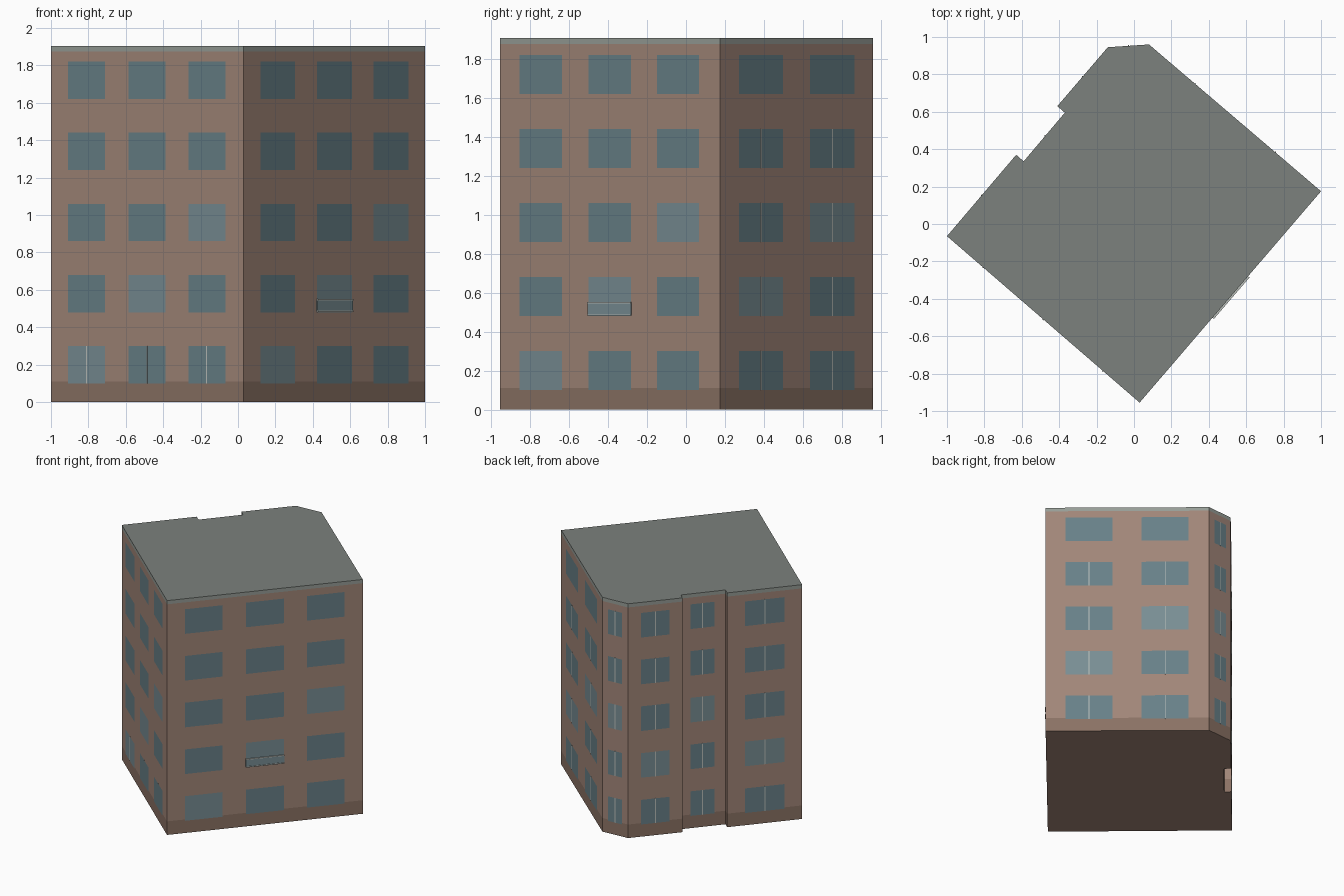
import bpy, bmesh
from mathutils import Vector

if "Cube" in bpy.data.objects:
    bpy.data.objects.remove(bpy.data.objects["Cube"])

def material(name, r, g, b):
    m = bpy.data.materials.new(name)
    m.diffuse_color = (r, g, b, 1)
    m.use_nodes = True
    m.node_tree.nodes["Principled BSDF"].inputs["Base Color"].default_value = m.diffuse_color
    return m

BRICK = material("brick", 0.36, 0.24, 0.19)
PLINTH = material("plinth", 0.26, 0.17, 0.13)
CORNICE = material("cornice", 0.31, 0.34, 0.31)
ROOF = material("roof", 0.20, 0.22, 0.205)
GLASS = material("glass", 0.14, 0.22, 0.25)
PALE = material("pale_glass", 0.19, 0.27, 0.295)
TRIM = material("trim", 0.50, 0.53, 0.50)

# Counter-clockwise footprint
PLAN = [(0.03, -0.955), (1.0, 0.175), (0.08, 0.96), (-0.14, 0.945), (-0.41, 0.63),
        (-0.37, 0.595), (-0.59, 0.335), (-0.63, 0.37), (-1.0, -0.065)]

def finish(bm, name, *mats):
    me = bpy.data.meshes.new(name)
    bm.to_mesh(me)
    bm.free()
    for m in mats:
        me.materials.append(m)
    bpy.context.collection.objects.link(bpy.data.objects.new(name, me))

# Building shell: stacked wall bands with ground and roof caps
bm = bmesh.new()
rings = [[bm.verts.new((x, y, z)) for x, y in PLAN] for z in (0, 0.11, 1.875, 1.905)]
n = len(PLAN)
for band, mat in enumerate((1, 0, 2)):
    lo, hi = rings[band], rings[band + 1]
    for i in range(n):
        j = (i + 1) % n
        bm.faces.new((lo[i], lo[j], hi[j], hi[i])).material_index = mat
bm.faces.new(rings[0][::-1])
bm.faces.new(rings[-1]).material_index = 3
finish(bm, "building_shell", BRICK, PLINTH, CORNICE, ROOF)

def wall_frame(i):
    a, b = Vector((*PLAN[i], 0)), Vector((*PLAN[(i + 1) % n], 0))
    d = b - a
    return a, d, Vector((d.y, -d.x, 0)).normalized()

def panel(bm, i, u0, u1, z0, z1, out, mat=0):
    """Flat pane standing just off wall i between fractions u0 and u1."""
    a, d, nor = wall_frame(i)
    pts = [a + d * u + nor * out + Vector((0, 0, z))
           for u, z in ((u0, z0), (u1, z0), (u1, z1), (u0, z1))]
    bm.faces.new([bm.verts.new(p) for p in pts]).material_index = mat

def slab(bm, i, u0, u1, z0, z1, out, mat=0):
    """Closed box from wall i outwards."""
    a, d, nor = wall_frame(i)
    v = [[bm.verts.new(a + d * u + nor * o + Vector((0, 0, z)))
          for u, z in ((u0, z0), (u1, z0), (u1, z1), (u0, z1))] for o in (0, out)]
    bm.faces.new(v[1]).material_index = mat
    bm.faces.new(v[0][::-1]).material_index = mat
    for k in range(4):
        m = (k + 1) % 4
        bm.faces.new((v[0][k], v[0][m], v[1][m], v[1][k])).material_index = mat

# wall: (column centres, window width, storeys with mullions, pale (storey, column))
THREE = (0.187, 0.5, 0.81)
DIAGONAL = {(0, 0), (1, 1), (2, 2)}
WALLS = {
    8: (THREE, 0.192, (0,), DIAGONAL),
    0: (THREE, 0.192, (), DIAGONAL),
    1: ((0.266, 0.731), 0.288, (0, 1, 2, 3), {(1, 0), (2, 1)}),
    2: ((0.5,), 0.54, range(5), {(2, 0)}),
    3: ((0.5,), 0.52, range(5), {(1, 0)}),
    5: ((0.48,), 0.54, range(5), {(2, 0)}),
    7: ((0.5,), 0.53, range(5), {(1, 0)}),
}

# Windows and their centre mullions
win, mul = bmesh.new(), bmesh.new()
for i, (cols, w, split, pale) in WALLS.items():
    half = 0.003 / wall_frame(i)[1].length
    for s in range(5):
        z = 0.10 + 0.38 * s
        for c, u in enumerate(cols):
            panel(win, i, u - w / 2, u + w / 2, z, z + 0.20, 0.002, int((s, c) in pale))
            if s in split:
                slab(mul, i, u - half, u + half, z, z + 0.20, 0.004)
finish(win, "windows", GLASS, PALE)
finish(mul, "window_mullions", TRIM)

# Railing across one second-storey window
bm = bmesh.new()
slab(bm, 0, 0.402, 0.598, 0.488, 0.544, 0.006, 1)
for z in (0.482, 0.544):
    slab(bm, 0, 0.402, 0.598, z, z + 0.007, 0.010)
finish(bm, "window_railing", TRIM, PALE)
